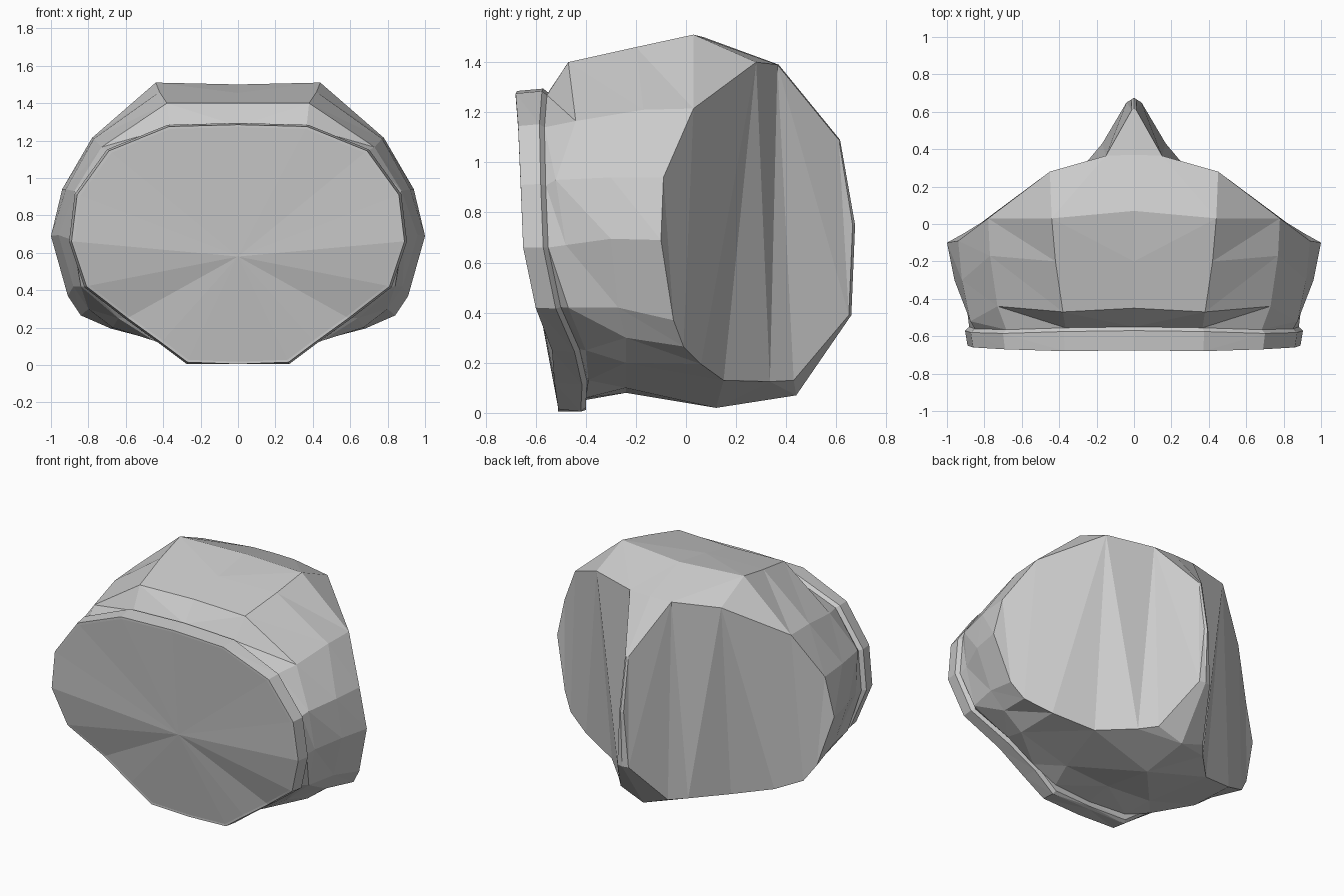
import bpy, bmesh
from mathutils import Vector

if "Cube" in bpy.data.objects:
    bpy.data.objects.remove(bpy.data.objects["Cube"])


def strip(a, b):
    """Triangles between two half-outlines of equal length."""
    out = []
    for i in range(len(a) - 1):
        out += [(a[i], a[i + 1], b[i + 1]), (a[i], b[i + 1], b[i])]
    return out


def scaled(ring, s, dy):
    """Copy of a half-outline, scaled about the plate centre and pushed back."""
    return [(x * s, y + d, max(.005, 0.65 + (z - 0.65) * s))
            for (x, y, z), d in zip(ring, dy)]


def build(name, faces):
    """Make a flat-shaded symmetric mesh from right-half polygons."""
    bm = bmesh.new()
    for side in (1, -1):
        for f in faces:
            pts = []
            for p in f:
                v = Vector((p[0] * side, p[1], p[2]))
                if all((v - q).length > 1e-4 for q in pts):
                    pts.append(v)
            if len(pts) > 2:
                bm.faces.new([bm.verts.new(p) for p in pts])
    bmesh.ops.remove_doubles(bm, verts=bm.verts, dist=0.0005)
    bmesh.ops.triangulate(bm, faces=[f for f in bm.faces if len(f.verts) > 4])
    bmesh.ops.recalc_face_normals(bm, faces=bm.faces)
    me = bpy.data.meshes.new(name)
    bm.to_mesh(me)
    bm.free()
    ob = bpy.data.objects.new(name, me)
    bpy.context.collection.objects.link(ob)
    return ob


# Half-outlines, top centre to bottom centre
front = [(0, -.675, 1.285), (.37, -.68, 1.275), (.69, -.67, 1.145),
         (.86, -.66, .91), (.89, -.65, .66), (.81, -.60, .42),
         (.59, -.535, .25), (.41, -.525, .12), (.27, -.51, .015),
         (0, -.51, .005)]
brow = [(0, -.45, 1.40), (.38, -.47, 1.40), (.73, -.44, 1.165),
        (.875, -.52, .93), (.89, -.48, .67), (.84, -.47, .42),
        (.64, -.40, .25), (.45, -.39, .13), (.27, -.40, .06),
        (0, -.41, .05)]
middle = [(0, -.20, 1.455), (.42, -.20, 1.46), (.77, -.17, 1.21),
          (.92, -.30, .94), (.96, -.30, .695), (.88, -.27, .42),
          (.80, -.24, .30), (.67, -.24, .20), (.32, -.24, .10),
          (0, -.24, .08)]
wide = [(0, .07, 1.50), (.44, .03, 1.51), (.78, .03, 1.215),
        (.94, -.09, .94), (1.0, -.10, .69), (.91, -.05, .37),
        (.84, -.01, .265), (.68, .06, .195), (.43, .15, .13),
        (0, .12, .02)]

# Front plate with its rim
depth = [.105, .105, .085, .08, .08, .08, .09, .11, .09, .09]
inner = scaled(front, .98, [0] * 10)
rim_back = scaled(front, 1.015, depth)
groove = scaled(front, .99, [d + .02 for d in depth])
centre = (0, -.615, .58)
plate = [(centre, inner[i], inner[i + 1]) for i in range(9)]
build("front_plate", plate + strip(inner, front) + strip(front, rim_back)
      + strip(rim_back, groove))

# Body shell, from the groove to the widest outline
shell = strip(groove, brow) + strip(brow, middle) + strip(middle, wide)

# Back cheeks, in long vertical panels
top_out, top_in, top_mid = (.45, .28, 1.40), (.15, .365, 1.39), (0, .37, 1.39)
low_in, low_fin, low_mid = (.25, .335, .125), (.17, .43, .13), (0, .44, .07)
shell += [(wide[3], wide[4], wide[5]),
          (wide[2], wide[3], wide[5], wide[6]),
          (top_out, wide[2], wide[6], wide[7]),
          (top_out, wide[7], wide[8]),
          (top_out, wide[8], low_in), (top_in, top_out, low_in),
          (wide[1], wide[2], top_out),
          (wide[0], wide[1], top_out, top_in, top_mid),
          (wide[8], wide[9], low_mid, low_fin, low_in)]

# Upright fin along the back
edge = [(.012, .61, 1.09), (.015, .665, .75), (.04, .65, .39)]
ridge = [(0, .615, 1.09), (0, .675, .75), (0, .66, .39)]
shell += strip(edge, ridge)
shell += [(top_mid, top_in, edge[0], ridge[0]),
          (top_in, low_in, low_fin), (top_in, low_fin, edge[2]),
          (top_in, edge[2], edge[0]), (edge[0], edge[2], edge[1]),
          (edge[2], low_fin, low_mid, ridge[2])]
build("body_shell", shell)
